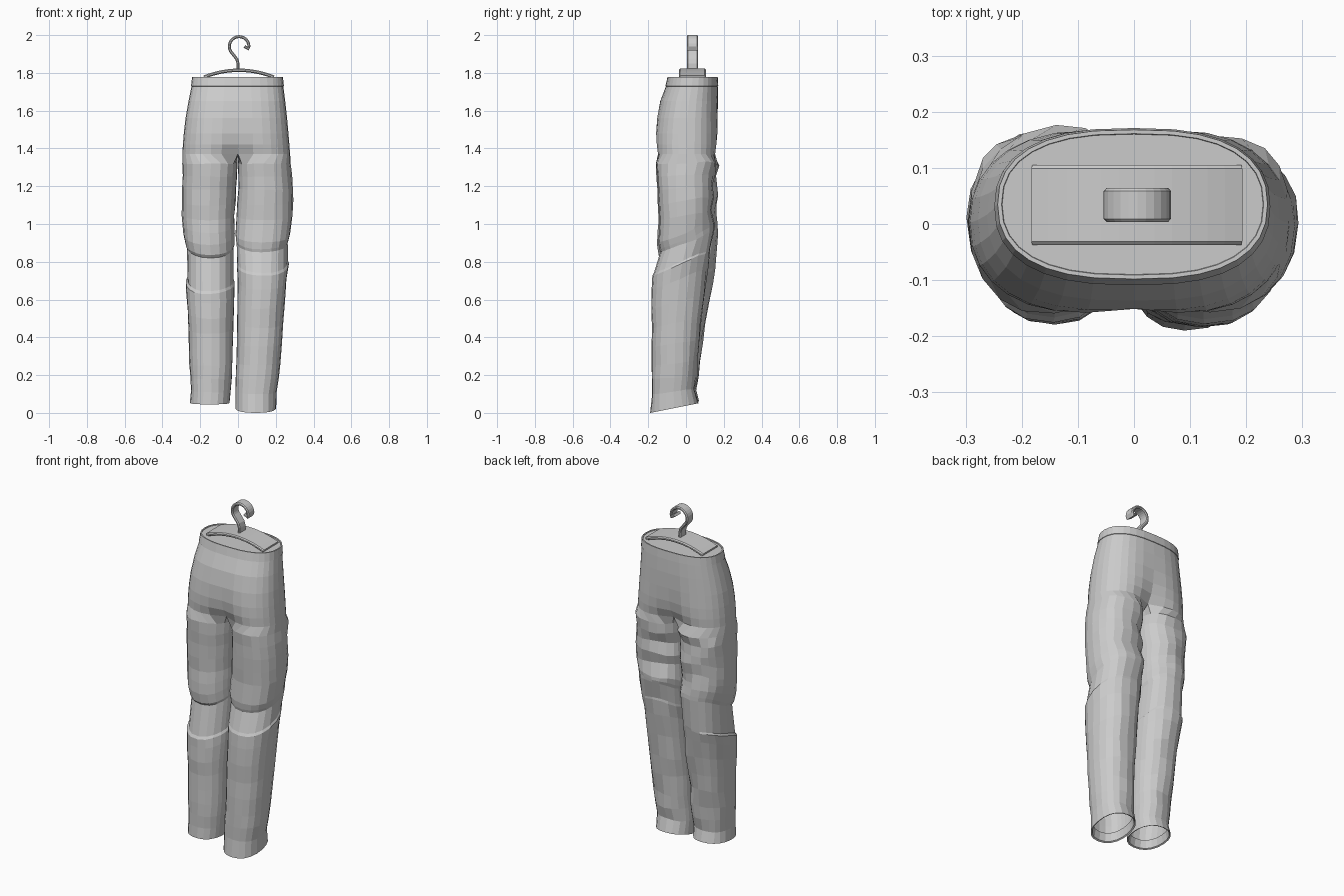
import bpy, bmesh, math
from mathutils import Vector, noise

if "Cube" in bpy.data.objects:
    bpy.data.objects.remove(bpy.data.objects["Cube"])

def material(name, c):
    m = bpy.data.materials.new(name)
    m.diffuse_color = (c, c, c, 1)
    m.use_nodes = True
    m.node_tree.nodes["Principled BSDF"].inputs["Base Color"].default_value = m.diffuse_color
    return m

cloth = material("grey cloth", 0.6)
metal = material("grey hanger", 0.6)

def finish(bm, name, mat):
    bmesh.ops.recalc_face_normals(bm, faces=bm.faces)
    me = bpy.data.meshes.new(name)
    bm.to_mesh(me)
    bm.free()
    me.materials.append(mat)
    ob = bpy.data.objects.new(name, me)
    bpy.context.collection.objects.link(ob)
    return ob

def spow(v, p):
    return math.copysign(abs(v) ** p, v)

OUT, INN = 16, 6      # segments on the outer and inner side of a section
SPAN = math.radians(146)

# hip sections: z, left half width, right half width, front y, back y, centre dip
HIPS = [
    (1.775, .240, .235, -.095, .165, 0),
    (1.730, .246, .240, -.106, .168, 0),
    (1.650, .262, .250, -.138, .171, .01),
    (1.560, .278, .260, -.158, .173, .04),
    (1.480, .287, .267, -.168, .176, .10),
    (1.420, .292, .272, -.170, .176, .18),
    (1.370, .294, .276, -.167, .173, .34),
]
# leg sections: front z, rise to the back, inner x, outer x, front y, back y
LEFT = [
    (1.32, 0, .004, .295, -.160, .172),
    (1.18, .08, .012, .296, -.152, .166),
    (1.02, .20, .020, .296, -.145, .160),
    (.89, .36, .018, .288, -.152, .166),
    (.835, .40, .018, .278, -.145, .168),
    (.82, .40, .024, .271, -.134, .168),
    (.645, .38, .024, .268, -.166, .155),
    (.63, .38, .018, .278, -.174, .154),
    (.58, .35, .018, .276, -.176, .138),
    (.42, .20, .026, .263, -.175, .100),
    (.25, .10, .030, .258, -.174, .075),
    (.11, .05, .040, .250, -.174, .058),
    (.045, .06, .045, .255, -.178, .070),
]
RIGHT = [
    (1.32, 0, .000, .280, -.158, .160),
    (1.18, .08, .002, .290, -.148, .143),
    (1.02, .20, -.008, .291, -.140, .142),
    (.90, .36, -.014, .276, -.148, .148),
    (.865, .40, -.012, .268, -.142, .148),
    (.85, .40, -.008, .264, -.136, .148),
    (.74, .40, -.004, .263, -.170, .132),
    (.725, .40, -.006, .268, -.178, .130),
    (.65, .38, -.002, .258, -.182, .115),
    (.45, .20, -.004, .240, -.182, .078),
    (.25, .10, -.008, .225, -.180, .060),
    (.10, .10, -.014, .205, -.182, .050),
    (.00, .20, -.014, .202, -.190, .066),
]

def hip_arc(row, side, grow=0.0):
    """Outer half of a hip section, front centre to back centre."""
    z, wl, wr, y0, y1, dip = row
    w, c, d = (wl if side < 0 else wr) + grow, (y0 + y1) / 2, (y1 - y0) / 2 + grow
    pts = []
    for i in range(OUT + 1):
        a = math.pi * (i / OUT - .5)
        k = 1 - dip * (1 - abs(math.cos(a))) ** 4
        pts.append(Vector((side * w * spow(max(math.cos(a), 0), .75),
                           c + d * k * spow(math.sin(a), .85), z)))
    pts[0].x = pts[-1].x = 0
    return pts

def hip_ring(row, side):
    pts = hip_arc(row, side)
    return pts + [pts[-1].lerp(pts[0], i / INN) for i in range(1, INN)]

def leg_ring(row, side, shrink=0.0, lift=0.0):
    z, rise, xi, xo, y0, y1 = row
    cx, rx = (xi + xo) / 2, (xo - xi) / 2 - shrink
    cy, ry = (y0 + y1) / 2, (y1 - y0) / 2 - shrink
    angles = [SPAN * (2 * i / OUT - 1) for i in range(OUT + 1)]
    angles += [SPAN + 2 * (math.pi - SPAN) * i / INN for i in range(1, INN)]
    pts = []
    for a in angles:
        y = cy + ry * spow(math.sin(a), .92)
        pts.append(Vector((side * (cx + rx * spow(math.cos(a), .85)), y,
                           z + lift + rise * (y - y0))))
    return pts

def crumple(p, side, amount):
    """Slanted cloth folds, strongest at the back and the outer side."""
    q = Vector((p.x * 7, p.y * 7 + p.z * 4, p.z * 11 + side * 9))
    k = amount * (.4 + max(0, min(1, p.y * 6 + .4)))
    n = noise.noise_vector(q)
    return p + Vector((n.x * k * .5, n.y * k, n.z * k))

def loft(bm, rings):
    rows = [[bm.verts.new(p) for p in r] for r in rings]
    for a, b in zip(rows, rows[1:]):
        for i in range(len(a)):
            j = (i + 1) % len(a)
            bm.faces.new((a[i], a[j], b[j], b[i]))
    return rows

# trousers: each half runs from the waist through the hip and down one leg
bm = bmesh.new()
for side, legs in ((-1, LEFT), (1, RIGHT)):
    rings = [hip_ring(r, side) for r in HIPS]
    for n, row in enumerate(legs[:-1]):
        rings.append([crumple(p, side, .013) for p in leg_ring(row, side)])
        # extra in-between section on long stretches so the folds can show
        nxt = legs[n + 1]
        if row[0] - nxt[0] > .12 and n != 5:
            mid = [(a + b) / 2 for a, b in zip(row, nxt)]
            rings.append([crumple(p, side, .016) for p in leg_ring(mid, side)])
    # hem, turned in
    rings.append(leg_ring(legs[-1], side))
    rings.append(leg_ring(legs[-1], side, .008, .004))
    rings.append(leg_ring(legs[-1], side, .016, .05))
    loft(bm, rings)
# open the middle wall above the crotch and weld the halves
wall = [f for f in bm.faces if all(abs(v.co.x) < 1e-5 for v in f.verts)
        and f.calc_center_median().z > 1.365]
bmesh.ops.delete(bm, geom=wall, context='FACES')
bmesh.ops.remove_doubles(bm, verts=[v for v in bm.verts if v.co.z > 1.365 and abs(v.co.x) < 1e-5],
                         dist=.004)
finish(bm, "trousers", cloth)

# waistband with closed top
def band_ring(row, z, grow):
    right, left = hip_arc(row, 1, grow), hip_arc(row, -1, grow)
    return [Vector((p.x, p.y, z)) for p in right + left[-2:0:-1]]

bm = bmesh.new()
rows = loft(bm, [band_ring(HIPS[1], 1.728, -.002), band_ring(HIPS[1], 1.730, .003),
                 band_ring(HIPS[0], 1.778, .003), band_ring(HIPS[0], 1.778, -.004),
                 band_ring(HIPS[0], 1.774, -.005)])
bm.faces.new(rows[-1])
finish(bm, "waistband", cloth)

def ribbon(name, path, thick, y0, y1):
    """Strip with softened edges following a path in the front plane."""
    bm = bmesh.new()
    rings = []
    e = min(.006, thick / 3)
    for i, (x, z) in enumerate(path):
        a, b = path[max(i - 1, 0)], path[min(i + 1, len(path) - 1)]
        t = Vector((b[0] - a[0], b[1] - a[1])).normalized() * thick / 2
        rings.append([Vector((x - s * t.y, y, z + s * t.x)) for s, y in
                      ((-1, y0 + e), (-1, y1 - e), (-.4, y1), (.4, y1),
                       (1, y1 - e), (1, y0 + e), (.4, y0), (-.4, y0))])
    rows = loft(bm, rings)
    bm.faces.new(rows[0])
    bm.faces.new(rows[-1])
    return finish(bm, name, metal)

# hanger bar and hook
bar = [(.005 + .185 * t / 6, 1.778 + .036 * (1 - (t / 6) ** 2)) for t in range(-6, 7)]
ribbon("hanger_bar", bar, .018, -.037, .105)
hook = [(.006 + .052 * math.cos(math.radians(a)), 1.94 + .052 * math.sin(math.radians(a)))
        for a in range(-15, 211, 15)]
hook.insert(0, (.034, 1.94))
hook += [(-.022, 1.893), (-.006, 1.872), (0, 1.85), (0, 1.815)]
ribbon("hanger_hook", hook, .016, .004, .064)
